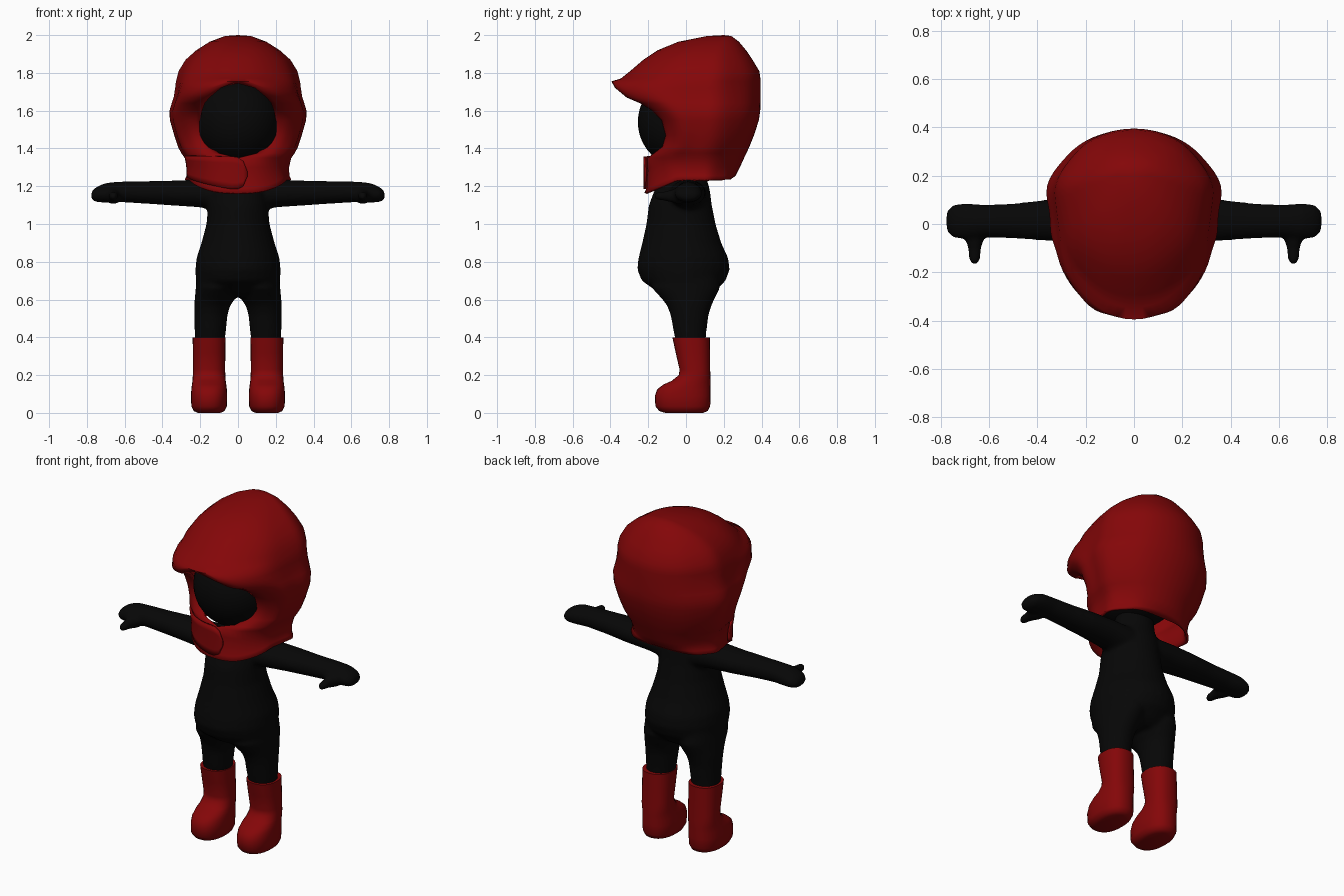
import bpy, bmesh, math
from mathutils import Vector

if "Cube" in bpy.data.objects:
    bpy.data.objects.remove(bpy.data.objects["Cube"])


def material(name, rgb):
    m = bpy.data.materials.new(name)
    m.diffuse_color = (*rgb, 1)
    m.use_nodes = True
    m.node_tree.nodes["Principled BSDF"].inputs["Base Color"].default_value = m.diffuse_color
    return m


BLACK = material("soft_black", (0.002, 0.002, 0.002))
RED = material("deep_red", (0.23, 0.002, 0.0025))


def power(v, p):
    return math.copysign(abs(v) ** p, v)


def oval(axis, at, a0, a1, b0, b1, p=1.0, n=28):
    """Closed rounded ring; axis z uses (x, y) spans, axis x uses (y, z), axis y uses (x, z)."""
    pts = []
    for i in range(n):
        t = 2 * math.pi * i / n
        a = (a0 + a1) / 2 + (a1 - a0) / 2 * power(math.cos(t), p)
        b = (b0 + b1) / 2 + (b1 - b0) / 2 * power(math.sin(t), p)
        pts.append({"z": (a, b, at), "x": (at, a, b), "y": (a, at, b)}[axis])
    return pts


def loft(bm, rings, closed=True):
    rows = [[bm.verts.new(p) for p in r] for r in rings]
    n = len(rows[0])
    for r, s in zip(rows, rows[1:]):
        for i in range(n if closed else n - 1):
            j = (i + 1) % n
            bm.faces.new((r[i], r[j], s[j], s[i]))
    if closed:
        bm.faces.new(rows[0][::-1])
        bm.faces.new(rows[-1])


def finish(bm, name, mat, angle=50):
    bmesh.ops.recalc_face_normals(bm, faces=bm.faces)
    me = bpy.data.meshes.new(name)
    bm.to_mesh(me)
    bm.free()
    me.materials.append(mat)
    ob = bpy.data.objects.new(name, me)
    bpy.context.collection.objects.link(ob)
    bpy.ops.object.select_all(action='DESELECT')
    ob.select_set(True)
    bpy.context.view_layer.objects.active = ob
    bpy.ops.object.shade_smooth_by_angle(angle=math.radians(angle))
    return ob


# Body: torso, legs, arms and thumbs fused into one smooth skin
bm = bmesh.new()
torso = [(0.615, .15, -.09, .11), (0.64, .20, -.15, .15), (0.70, .224, -.235, .21),
         (0.76, .226, -.259, .232), (0.82, .22, -.252, .224), (0.90, .194, -.232, .187),
         (1.00, .167, -.21, .157), (1.10, .159, -.197, .137), (1.18, .152, -.167, .127),
         (1.24, .12, -.12, .11), (1.36, .10, -.09, .10)]
loft(bm, [oval("z", z, -r, r, y0, y1) for z, r, y0, y1 in torso])
leg = [(0.30, .08, .225, -.035, .10), (0.42, .065, .23, -.064, .107),
       (0.52, .055, .232, -.082, .12), (0.57, .04, .232, -.102, .136),
       (0.60, .018, .23, -.125, .15), (0.66, .0, .224, -.18, .18), (0.74, .0, .215, -.17, .17)]
arm = [(0.05, -.10, .11, 1.06, 1.235), (0.20, -.085, .107, 1.088, 1.235),
       (0.35, -.07, .102, 1.098, 1.23), (0.50, -.06, .085, 1.108, 1.227),
       (0.62, -.055, .08, 1.115, 1.225), (0.70, -.063, .087, 1.113, 1.218),
       (0.75, -.057, .08, 1.115, 1.197), (0.777, -.03, .055, 1.13, 1.172)]
thumb = [(-.165, .015), (-.15, .024), (-.11, .026), (-.07, .036), (-.03, .047)]
for s in (1, -1):
    loft(bm, [oval("z", z, s * x0, s * x1, y0, y1) for z, x0, x1, y0, y1 in leg])
    loft(bm, [oval("x", s * x, *r) for x, *r in arm])
    loft(bm, [oval("y", y, s * .66 - r, s * .66 + r, 1.148 - r, 1.148 + r) for y, r in thumb])
body = finish(bm, "body", BLACK, 180)
mod = body.modifiers.new("fuse", 'REMESH')
mod.mode = 'VOXEL'
mod.voxel_size = 0.011
mod.use_smooth_shade = True
mod = body.modifiers.new("soften", 'SMOOTH')
mod.iterations = 10

# Head inside the hood, slightly flattened at the face
bm = bmesh.new()
bmesh.ops.create_uvsphere(bm, u_segments=36, v_segments=20, radius=1)
for v in bm.verts:
    v.co = Vector((v.co.x * .235, .03 + power(v.co.y, .85) * .285, 1.54 + v.co.z * .245))
finish(bm, "head", BLACK, 180)

# Boots
boot = [(0.0, .06, -.11, .09), (0.01, .082, -.142, .115), (0.035, .094, -.162, .128),
        (0.09, .096, -.165, .13), (0.125, .094, -.152, .13), (0.15, .091, -.12, .13),
        (0.17, .088, -.075, .13), (0.20, .086, -.038, .129), (0.23, .085, -.034, .128),
        (0.32, .086, -.055, .127), (0.40, .087, -.072, .126)]
for s, side in ((1, "left"), (-1, "right")):
    bm = bmesh.new()
    loft(bm, [oval("z", z, s * .153 - r, s * .153 + r, y0, y1, .85) for z, r, y0, y1 in boot])
    finish(bm, side + "_boot", RED)


# Hood: half rings from the face opening round to the back, then mirrored
def hood_ring(z, ex, ey, rx, yw, yb, n=16):
    pts = []
    front_power = .95 if 1.7 < z < 1.9 else .8
    back_power = .6 if z < 1.24 else 1
    for i in range(2 * n + 1):
        t = math.pi * i / (2 * n)
        c, s = math.cos(t), math.sin(t)
        if i <= n:
            x, y = ex + (rx - ex) * s ** front_power, yw + (ey - yw) * c
        else:
            x, y = rx * abs(s) ** back_power, yw - (yb - yw) * c
        fold = 1 + .02 * math.cos(7 * t) * max(0, min(1, (2.0 - z) * 8)) * s
        lower = .07 * max(0, min(1, (-y - .05) / .17)) if z < 1.26 else 0
        pts.append((x * fold if 0 < i < 2 * n else (ex if i == 0 else 0), y, z - lower))
    return pts


hood_rows = [
    (2.0, 0, .2, 0, .2, .2), (1.995, 0, .11, .07, .2, .24), (1.965, 0, -.04, .15, .17, .28),
    (1.92, 0, -.15, .22, .14, .318), (1.87, 0, -.225, .275, .12, .352), (1.81, 0, -.295, .312, .11, .388),
    (1.77, 0, -.345, .322, .11, .394), (1.755, 0, -.395, .326, .10, .395),
    (1.72, .09, -.375, .33, .10, .395), (1.67, .15, -.315, .338, .10, .395),
    (1.64, .175, -.245, .348, .10, .394), (1.60, .19, -.18, .36, .10, .393),
    (1.55, .20, -.13, .358, .10, .386), (1.47, .19, -.108, .335, .10, .36),
    (1.41, .15, -.125, .316, .09, .336), (1.375, .10, -.17, .298, .08, .32),
    (1.35, 0, -.205, .28, .08, .308), (1.30, 0, -.205, .268, .08, .285),
    (1.255, 0, -.208, .27, .08, .262), (1.235, 0, -.22, .28, .08, .235)]
bm = bmesh.new()
loft(bm, [hood_ring(*r) for r in hood_rows], closed=False)
bmesh.ops.remove_doubles(bm, verts=bm.verts, dist=1e-4)
hood = finish(bm, "hood", RED, 60)
# make the shell face outward before thickening it inward
if sum(p.normal.dot(p.center - Vector((0, .08, 1.6))) for p in hood.data.polygons) < 0:
    hood.data.flip_normals()
hood.modifiers.new("other_half", 'MIRROR')
mod = hood.modifiers.new("cloth", 'SOLIDIFY')
mod.thickness = 0.014
mod.offset = -1

# Scarf end wrapped over the collar: rounded tip just past the middle, flared at the top
bm = bmesh.new()
cols = []
for i in range(21):
    u = i / 20
    t = -.13 + 1.35 * u
    round_end = math.sqrt(max(.02, 1 - (1 - min(1, u * 7)) ** 2))
    half = (.092 - .035 * u) * round_end
    mid = 1.265 + .04 * u
    col = []
    for k in (-1, -.6, -.2, .2, .6, 1):
        out = .006 + .012 * max(0, k) * u
        x = -(.276 + out) * power(math.sin(t), .85)
        y = .08 - (.292 + out) * math.cos(t)
        col.append((x, y, mid + half * k))
    cols.append(col)
loft(bm, cols, closed=False)
flap = finish(bm, "scarf_flap", RED, 60)
mod = flap.modifiers.new("cloth", 'SOLIDIFY')
mod.thickness = 0.012
mod.offset = 0
